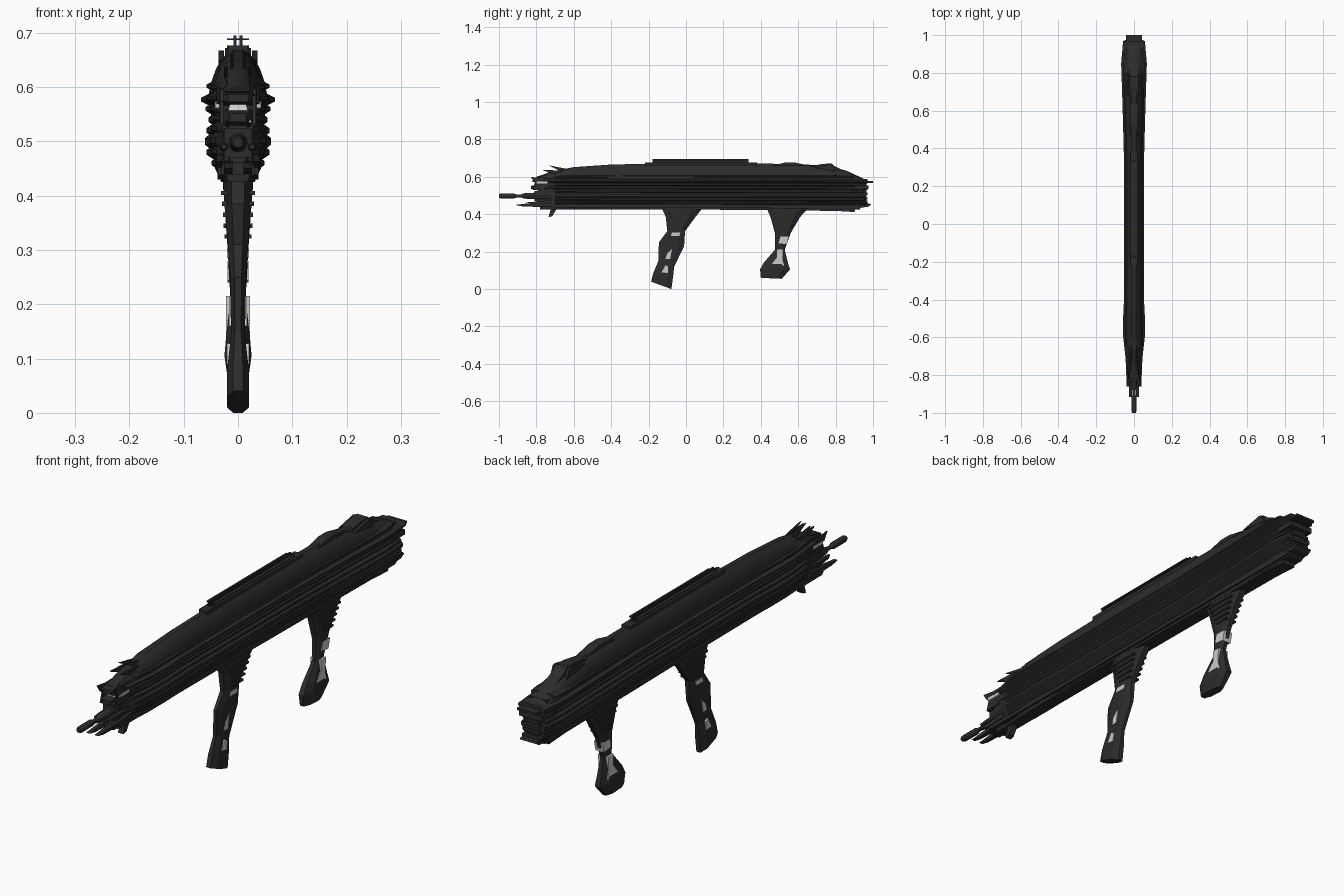
import bpy, bmesh, math


def material(name, c):
    m = bpy.data.materials.new(name)
    m.diffuse_color = (*c, 1)
    return m


DARK = material("dark_metal", (0.025, 0.025, 0.025))
LIGHT = material("pale_inlay", (0.55, 0.53, 0.53))


def loft(name, rings, mat=DARK, smooth=None):
    """Skin equal-length closed rings of points and cap both ends."""
    bm = bmesh.new()
    vs = [[bm.verts.new(p) for p in r] for r in rings]
    n = len(vs[0])
    for a, b in zip(vs, vs[1:]):
        for i in range(n):
            j = (i + 1) % n
            bm.faces.new((a[i], a[j], b[j], b[i]))
    bm.faces.new(vs[0])
    bm.faces.new(vs[-1])
    bmesh.ops.recalc_face_normals(bm, faces=bm.faces)
    me = bpy.data.meshes.new(name)
    bm.to_mesh(me)
    bm.free()
    if smooth:
        for p in me.polygons:
            p.use_smooth = True
        me.set_sharp_from_angle(angle=math.radians(smooth))
    me.materials.append(mat)
    ob = bpy.data.objects.new(name, me)
    bpy.context.collection.objects.link(ob)
    return ob


def interp(table, y):
    for (a, u), (b, v) in zip(table, table[1:]):
        if y <= b:
            return u + (v - u) * max(0, (y - a) / (b - a))
    return table[-1][1]


def mirror_ring(half, y):
    """Half section (x, z), bottom to top, made into a full ring."""
    return [(x, y, z) for x, z in half] + [(-x, y, z) for x, z in reversed(half)]


def slab(name, yz, x0, x1, mat=DARK, both=False):
    """Side profile extruded across x, optionally on both sides."""
    for s in ((1, -1) if both else (1,)):
        loft(name, [[(s * x, y, z) for y, z in yz] for x in (x0, x1)], mat)


def box(name, x0, x1, y0, y1, z0, z1, mat=DARK, both=False):
    slab(name, [(y0, z0), (y1, z0), (y1, z1), (y0, z1)], x0, x1, mat, both)


WIDTH = [(-.84, .036), (-.7, .046), (-.6, .057), (-.5, .058), (-.38, .052),
         (.3, .052), (.6, .06), (.85, .068), (.97, .064)]
YS = [-.78, -.7, -.6, -.5, -.38, .3, .6, .85, .94]


def W(y):
    return interp(WIDTH, y)


# Inner core behind the ribbed sides
core = [(.45, .425), (.62, .45), (.68, .50), (.72, .56), (.6, .60)]
loft("core", [mirror_ring([(u * W(y), z) for u, z in core], y) for y in YS[:-1] + [.93]])

# Upper shell
TOP = [(-.8, .60), (-.72, .628), (-.6, .652), (-.4, .666), (-.1, .672), (.35, .672),
       (.6, .668), (.75, .66), (.86, .632), (.95, .59), (.965, .583)]
dome = [(.80, 0), (.80, .2), (.74, .45), (.62, .7), (.42, .88), (.18, 1)]
loft("upper_shell", [mirror_ring([(u * W(y), .575 + t * (z - .575)) for u, t in dome], y)
                     for y, z in TOP], smooth=25)

# Long side ribs: z front, z back, thickness, width ratio, y start, y end
RIBS = [(.600, .602, .012, .85, -.74, .90), (.580, .577, .014, 1.0, -.82, .97),
        (.561, .560, .014, .88, -.76, .96), (.544, .540, .016, .80, -.83, .955),
        (.525, .520, .016, .86, -.79, .95), (.502, .500, .022, .90, -.80, .96),
        (.482, .480, .016, .86, -.77, .955), (.464, .460, .014, .72, -.80, .97)]
for zf, zb, h, k, y0, y1 in RIBS:
    rings = []
    for y in [y0] + [v for v in YS if y0 + .03 < v < y1 - .03] + [y1]:
        z = zf + (zb - zf) * (y - y0) / (y1 - y0)
        e = .5 if y == y0 else .9 if y == y1 else 1
        w = k * W(y)
        half = [(w * .7, z - h * e), (w * e, z - h * .25), (w * e, z + h * .25), (w * .7, z + h * e)]
        rings.append(mirror_ring(half, y))
    loft("side_rib", rings)

# Under rail with a ledge
slab("under_rail", [(-.72, .435), (.1, .425), (.8, .418), (.9, .412), (.915, .45), (-.76, .455)], -.028, .028)
slab("rail_ledge", [(-.80, .438), (.93, .43), (.95, .442), (-.80, .452)], -.038, .038)

# Sight rail on top
box("sight_blade", .003, .008, -.18, .335, .665, .695, both=True)
box("sight_bar", -.02, .02, -.17, .33, .687, .690)
box("sight_base", -.018, .018, -.22, .38, .66, .677)

# Rear top humps
slab("rear_hump", [(.46, .66), (.53, .677), (.58, .677), (.66, .66)], -.02, .02)
slab("rear_fin", [(.62, .65), (.73, .669), (.78, .672), (.79, .66), (.85, .63)], -.024, .024)
slab("rear_fin", [(.68, .65), (.77, .668), (.785, .665), (.80, .63)], .026, .036, both=True)

# Rear plates and exhaust
box("rear_plate", -.042, .042, .9, 1.0, .568, .577)
box("rear_plate", -.05, .05, .9, .975, .535, .555)
slab("rear_foot", [(.86, .435), (.97, .438), (.99, .45), (.985, .456), (.86, .465)], -.036, .036)
box("rear_panel", -.03, .03, .9, .965, .47, .565)
for z in (.485, .51, .535):
    box("rear_vent", -.036, .036, .93, .97, z - .006, z + .006)


# Barrel, turned along y
def turned(name, prof, x, z, n=12):
    loft(name, [[(x + r * math.cos(a * math.tau / n), y, z + r * math.sin(a * math.tau / n))
                 for a in range(n)] for y, r in prof], smooth=35)


turned("barrel", [(-1, .009), (-.99, .013), (-.92, .013), (-.905, .008), (-.88, .008),
                  (-.87, .014), (-.8, .018), (-.7, .02)], 0, .498)
turned("side_emitter", [(-.86, .005), (-.82, .008), (-.7, .008)], .026, .49)
turned("side_emitter", [(-.86, .005), (-.82, .008), (-.7, .008)], -.026, .49)

# Nose: pale sloped window in a frame
loft("nose_window", [[(-.025, y, .535), (.025, y, .535), (.009, y + .03, .588), (-.009, y + .03, .588)]
                     for y in (-.81, -.75)], LIGHT)
slab("window_frame", [(-.82, .53), (-.7, .53), (-.7, .60), (-.80, .597)], .027, .033, both=True)
box("side_lamp", .034, .042, -.80, -.74, .562, .574, LIGHT, both=True)
slab("nose_brow", [(-.82, .592), (-.79, .585), (-.66, .60), (-.66, .635), (-.75, .61)], -.022, .022)
slab("nose_spike", [(-.735, .662), (-.66, .625), (-.6, .63), (-.65, .645)], .008, .014, both=True)
slab("nose_spike", [(-.77, .638), (-.70, .61), (-.62, .62), (-.68, .634)], .018, .026, both=True)
slab("cheek_fin", [(-.83, .60), (-.81, .57), (-.72, .565), (-.76, .59)], .034, .04, both=True)

# Lower nose: prongs, block and hanging fang
slab("lower_prong", [(-.915, .45), (-.88, .443), (-.78, .44), (-.74, .465), (-.80, .463)], .010, .026, both=True)
slab("lower_prong", [(-.86, .463), (-.80, .452), (-.72, .455), (-.72, .475)], .028, .04, both=True)
box("lower_block", -.03, .03, -.82, -.7, .438, .462)
box("nose_block", -.026, .026, -.81, -.7, .47, .525)
slab("fang", [(-.735, .385), (-.715, .39), (-.685, .44), (-.72, .445), (-.725, .42)], -.012, .012)


# Grips: stations of (z, y front, y back, half width)
def grip(name, stations):
    rings = []
    for z0, z1, a, b, w in stations:
        d, n = b - a, .45 * w
        zs = lambda t: z0 + (z1 - z0) * t
        half = [(n, 0), (w, .25), (w, .75), (n, 1)]
        rings.append([(x, a + d * t, zs(t)) for x, t in half] +
                     [(-x, a + d * t, zs(t)) for x, t in reversed(half)])
    loft(name, rings)


grip("front_grip", [(.435, .435, -.13, .09, .028), (.385, .385, -.108, .05, .025),
                    (.31, .31, -.10, -.005, .019), (.25, .23, -.145, -.01, .014),
                    (.15, .12, -.148, -.063, .013), (.085, .06, -.175, -.07, .020),
                    (.04, .0, -.187, -.078, .020)])
grip("rear_grip", [(.435, .435, .43, .655, .028), (.385, .385, .452, .61, .025),
                   (.30, .30, .475, .56, .019), (.21, .21, .475, .528, .014),
                   (.14, .14, .415, .545, .022), (.105, .105, .396, .556, .025),
                   (.06, .055, .40, .512, .018)])

# Grip cooling slats
for yc, name in ((-.03, "front_slat"), (.535, "rear_slat")):
    for i in range(5):
        z = .405 - i * .02
        d = .065 - i * .009
        box(name, -.031 + i * .0015, .031 - i * .0015, yc - d, yc + d, z - .004, z + .004)

# Pale grip inlays
INLAYS = [("front", [(-.08, .285), (-.035, .285), (-.03, .303), (-.075, .303)], .0205),
          ("front", [(-.11, .16), (-.085, .16), (-.075, .215), (-.10, .19)], .0165),
          ("front", [(-.13, .09), (-.098, .085), (-.095, .12), (-.11, .128)], .0205),
          ("rear", [(.495, .245), (.54, .24), (.55, .28), (.505, .28)], .019),
          ("rear", [(.455, .13), (.525, .125), (.515, .16), (.52, .215), (.487, .215), (.487, .17)], .0225)]
for part, yz, x in INLAYS:
    slab(part + "_grip_inlay", yz, -x, x, LIGHT)
